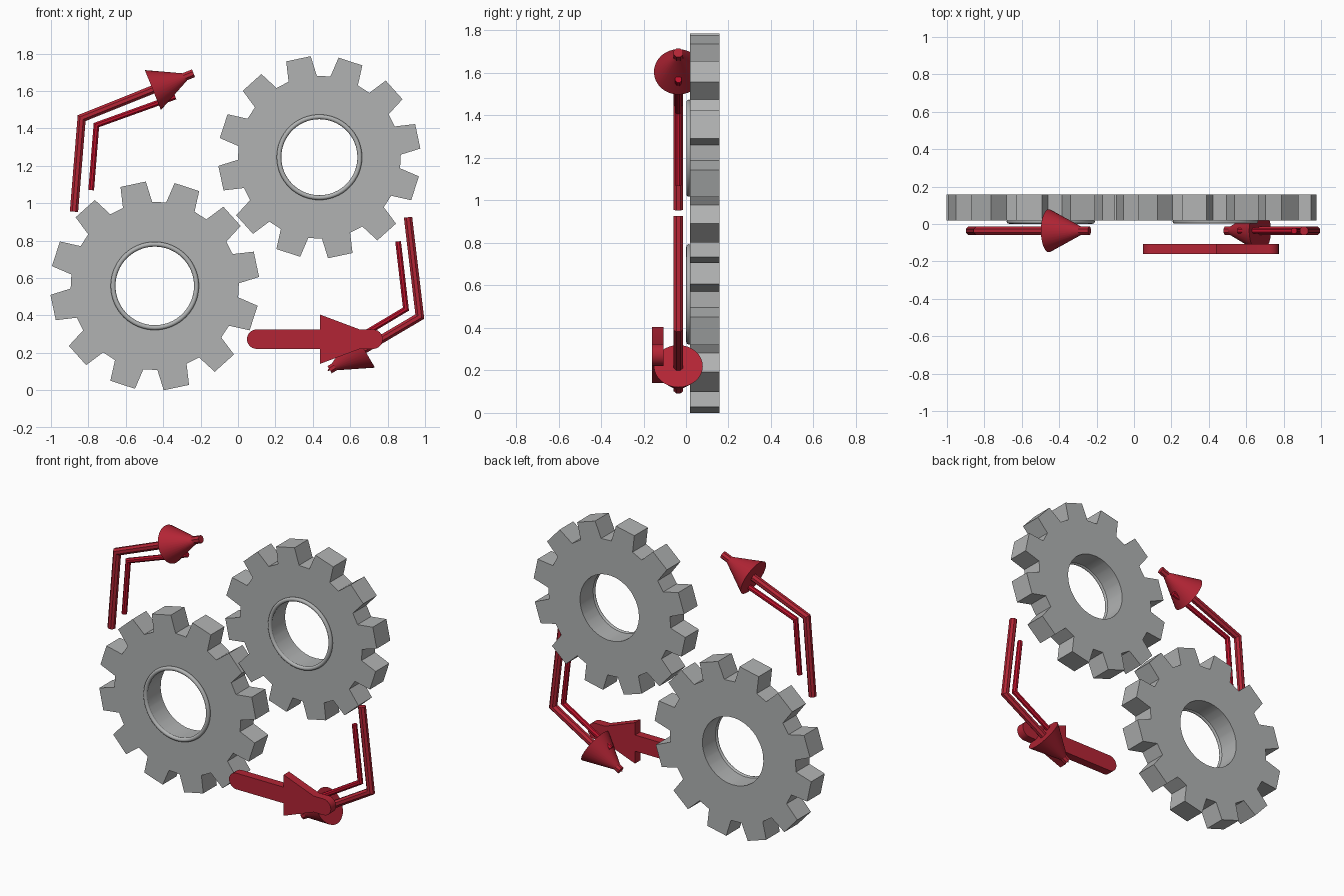
import bpy, bmesh, math
from mathutils import Vector, Matrix

if "Cube" in bpy.data.objects:
    bpy.data.objects.remove(bpy.data.objects["Cube"])


def material(name, rgb):
    m = bpy.data.materials.new(name)
    m.diffuse_color = (*rgb, 1)
    m.use_nodes = True
    m.node_tree.nodes["Principled BSDF"].inputs["Base Color"].default_value = m.diffuse_color
    return m


GREY = material("steel grey", (0.44, 0.45, 0.45))
RED = material("arrow red", (0.45, 0.018, 0.035))
BRIGHT = material("bright red", (0.52, 0.006, 0.025))


def finish(bm, name, mat, smooth=False):
    bmesh.ops.recalc_face_normals(bm, faces=bm.faces)
    me = bpy.data.meshes.new(name)
    bm.to_mesh(me)
    bm.free()
    ob = bpy.data.objects.new(name, me)
    bpy.context.collection.objects.link(ob)
    me.materials.append(mat)
    if smooth:
        bpy.ops.object.select_all(action='DESELECT')
        ob.select_set(True)
        bpy.context.view_layer.objects.active = ob
        bpy.ops.object.shade_smooth_by_angle(angle=math.radians(30))
    return ob


def polar(cx, cz, r, deg):
    a = math.radians(deg)
    return cx + r * math.cos(a), cz + r * math.sin(a)


# Toothed wheel: matched inner and outer loops, front and back
def gear(name, cx, cz, tip, root, hole, y0=0.02, y1=0.158, teeth=12, phase=12):
    bm = bmesh.new()
    outer, inner = [], []
    for t in range(teeth):
        c = phase + t * 360 / teeth
        for off, r in ((-10.2, root), (-7.1, tip), (0, tip * math.cos(math.radians(7.1))),
                       (7.1, tip), (10.2, root)):
            outer.append(polar(cx, cz, r, c + off))
            inner.append(polar(cx, cz, hole, c + off))
    loops = [[bm.verts.new((x, y, z)) for x, z in pts]
             for pts, y in ((outer, y0), (outer, y1), (inner, y1), (inner, y0))]
    n = len(outer)
    for k in range(4):
        a, b = loops[k], loops[(k + 1) % 4]
        for i in range(n):
            j = (i + 1) % n
            bm.faces.new((a[i], a[j], b[j], b[i]))
    finish(bm, name, GREY, True)


# Rounded collar on the front rim of the hole
def collar(name, cx, cz, major, minor):
    bm = bmesh.new()
    n, m = 64, 12
    rings = []
    for i in range(n):
        ring = []
        for k in range(m):
            a = 2 * math.pi * k / m
            x, z = polar(cx, cz, major + minor * math.cos(a), 360 * i / n)
            ring.append(bm.verts.new((x, 0.014 + minor * math.sin(a), z)))
        rings.append(ring)
    for i in range(n):
        a, b = rings[i], rings[(i + 1) % n]
        for k in range(m):
            l = (k + 1) % m
            bm.faces.new((a[k], a[l], b[l], b[k]))
    ob = finish(bm, name, GREY)
    for p in ob.data.polygons:
        p.use_smooth = True


ARROW_Y = -0.036


# Eight-sided rod along a bent path, with mitred corners
def rod(name, path, r, mat, sides=8):
    bm = bmesh.new()
    pts = [Vector((x, ARROW_Y, z)) for x, z in path]
    rings = []
    for i, p in enumerate(pts):
        d0 = (p - pts[i - 1]).normalized() if i else None
        d1 = (pts[i + 1] - p).normalized() if i < len(pts) - 1 else None
        d0, d1 = d0 or d1, d1 or d0
        t = (d0 + d1).normalized()
        side = Vector((-t.z, 0, t.x)) / t.dot(d0)
        ring = []
        for k in range(sides):
            a = 2 * math.pi * (k + 0.5) / sides
            ring.append(bm.verts.new(p + r * (side * math.cos(a) + Vector((0, math.sin(a), 0)))))
        rings.append(ring)
    for a, b in zip(rings, rings[1:]):
        for k in range(sides):
            l = (k + 1) % sides
            bm.faces.new((a[k], a[l], b[l], b[k]))
    bm.faces.new(rings[0])
    bm.faces.new(rings[-1])
    finish(bm, name, mat)


# Cone head placed on a base point and aimed along a direction
def cone(name, base, direction, r=0.115, length=0.225):
    d = Vector((direction[0], 0, direction[1])).normalized()
    rot = d.to_track_quat('Z', 'Y').to_matrix().to_4x4()
    centre = Vector((base[0], ARROW_Y, base[1])) + d * length / 2
    bm = bmesh.new()
    bmesh.ops.create_cone(bm, cap_ends=True, segments=32, radius1=r, radius2=0.002,
                          depth=length, matrix=Matrix.Translation(centre) @ rot)
    finish(bm, name, RED, True)


# Gears
for side, cx, cz, s in (("left", -0.445, 0.558, 1.0), ("right", 0.435, 1.246, 0.968)):
    gear(side + "_gear", cx, cz, 0.56 * s, 0.45 * s, 0.217 * s)
    collar(side + "_gear_collar", cx, cz, 0.223 * s, 0.013 * s)

# Bent turning arrows: outer rod, thin inner rod, cone head
rod("left_arrow_outer_rod", [(-0.877, 0.955), (-0.836, 1.455), (-0.238, 1.695)], 0.024, RED)
rod("left_arrow_inner_rod", [(-0.785, 1.07), (-0.757, 1.418), (-0.335, 1.57)], 0.0165, BRIGHT)
cone("left_arrow_head", (-0.455, 1.605), (0.598, 0.24))

rod("right_arrow_outer_rod", [(0.909, 0.925), (0.972, 0.394), (0.49, 0.11)], 0.024, RED)
rod("right_arrow_inner_rod", [(0.856, 0.796), (0.898, 0.434), (0.56, 0.232)], 0.0165, BRIGHT)
cone("right_arrow_head", (0.674, 0.22), (-0.482, -0.284))

# Flat straight arrow: rounded bar and triangular head in one outline
h, cz = 0.052, 0.273
outline = [polar(0.1, cz, h, 270 - 15 * i) for i in range(13)]
outline += [(0.438, cz + h), (0.438, cz + 0.132), (0.651, cz + h)]
outline += [polar(0.722, cz, h, 90 - 15 * i) for i in range(13)]
outline += [(0.651, cz - h), (0.438, cz - 0.132), (0.438, cz - h)]
bm = bmesh.new()
face = bm.faces.new([bm.verts.new((x, -0.16, z)) for x, z in outline])
ext = bmesh.ops.extrude_face_region(bm, geom=[face], use_keep_orig=True)
bmesh.ops.translate(bm, vec=(0, 0.054, 0),
                    verts=[v for v in ext["geom"] if isinstance(v, bmesh.types.BMVert)])
finish(bm, "flat_arrow", RED, True)
